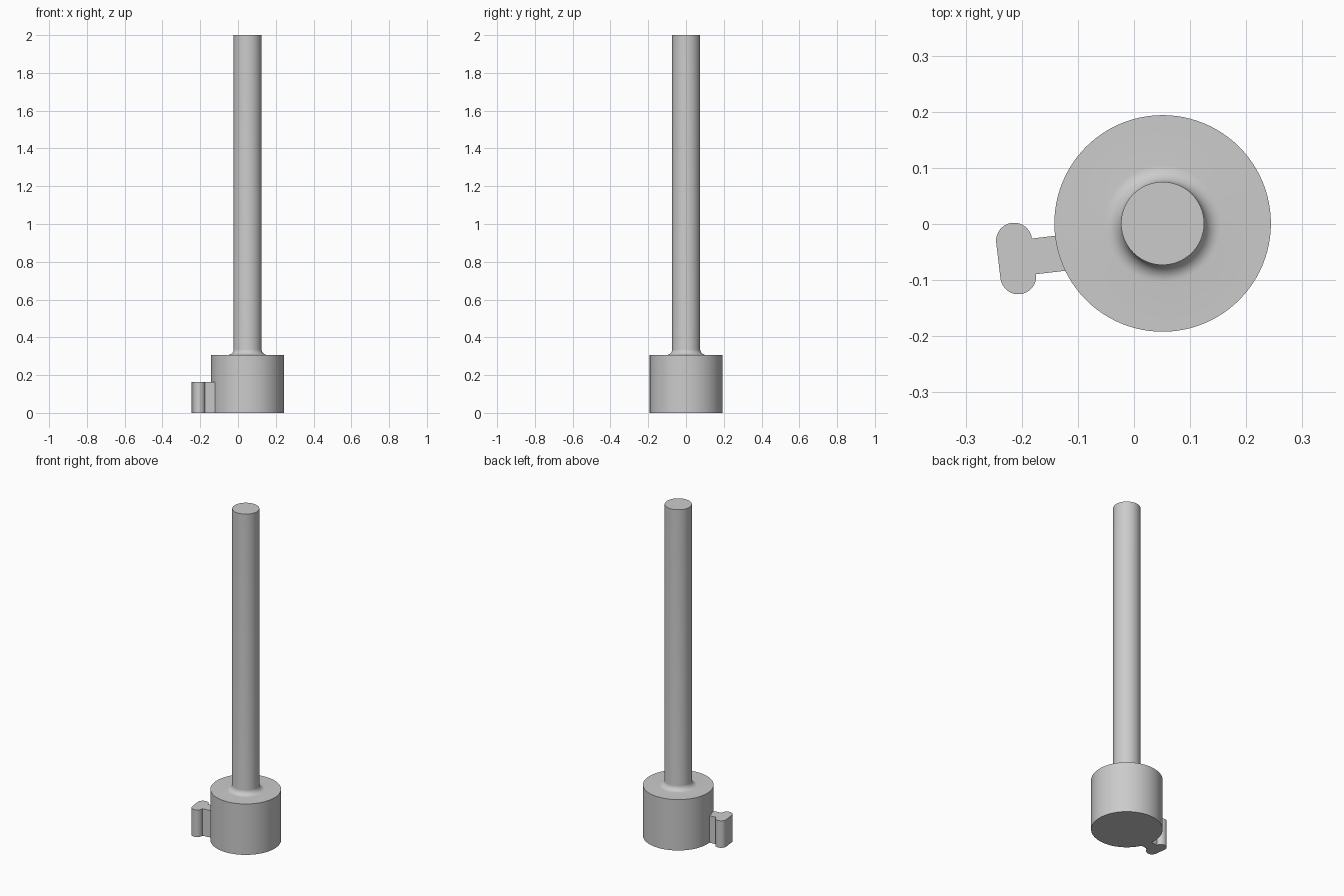
import bpy, bmesh, math
from mathutils import Matrix, Vector

if "Cube" in bpy.data.objects:
    bpy.data.objects.remove(bpy.data.objects["Cube"])

grey = bpy.data.materials.new("light grey")
grey.use_nodes = True
colour = (0.6, 0.6, 0.6, 1)
grey.diffuse_color = colour
grey.node_tree.nodes["Principled BSDF"].inputs["Base Color"].default_value = colour


def add_object(name, bm):
    bmesh.ops.recalc_face_normals(bm, faces=bm.faces)
    mesh = bpy.data.meshes.new(name)
    bm.to_mesh(mesh)
    bm.free()
    mesh.materials.append(grey)
    obj = bpy.data.objects.new(name, mesh)
    bpy.context.collection.objects.link(obj)
    bpy.ops.object.select_all(action='DESELECT')
    obj.select_set(True)
    bpy.context.view_layer.objects.active = obj
    bpy.ops.object.shade_smooth_by_angle(angle=math.radians(30))
    return obj


def arc(cx, cy, r, start, end, steps):
    angles = [math.radians(start + (end - start) * i / steps) for i in range(steps + 1)]
    return [(cx + r * math.cos(a), cy + r * math.sin(a)) for a in angles]


# Base drum and shaft, turned as one piece with a fillet at the joint
base_r, base_h, shaft_r, fillet = 0.193, 0.307, 0.074, 0.03
profile = [(0, 0), (base_r, 0), (base_r, base_h)]
profile += arc(shaft_r + fillet, base_h + fillet, fillet, 270, 180, 8)
profile += [(shaft_r, 2), (0, 2)]
bm = bmesh.new()
verts = [bm.verts.new((r, 0, z)) for r, z in profile]
edges = [bm.edges.new(pair) for pair in zip(verts, verts[1:])]
bmesh.ops.spin(bm, geom=verts + edges, cent=(0, 0, 0), axis=(0, 0, 1),
               angle=math.tau, steps=96)
bmesh.ops.remove_doubles(bm, verts=bm.verts, dist=0.0001)
body = add_object("base_and_shaft", bm)
body.location = (0.051, 0.001, 0)

# T-shaped side key: a rounded bar on a short stem
r, half, stem = 0.032, 0.032, 0.09
outline = [(stem, -half), (stem, half)]
outline += arc(0, half, r, 0, 180, 16) + arc(0, -half, r, 180, 360, 16)
bm = bmesh.new()
face = bm.faces.new([bm.verts.new((x, y, 0)) for x, y in outline])
top = bmesh.ops.extrude_face_region(bm, geom=[face], use_keep_orig=True)["geom"]
bmesh.ops.translate(bm, vec=Vector((0, 0, 0.163)),
                    verts=[v for v in top if isinstance(v, bmesh.types.BMVert)])
bm.transform(Matrix.Rotation(math.radians(6.8), 4, 'Z'))
key = add_object("side_key", bm)
key.location = (-0.21, -0.0615, 0)
